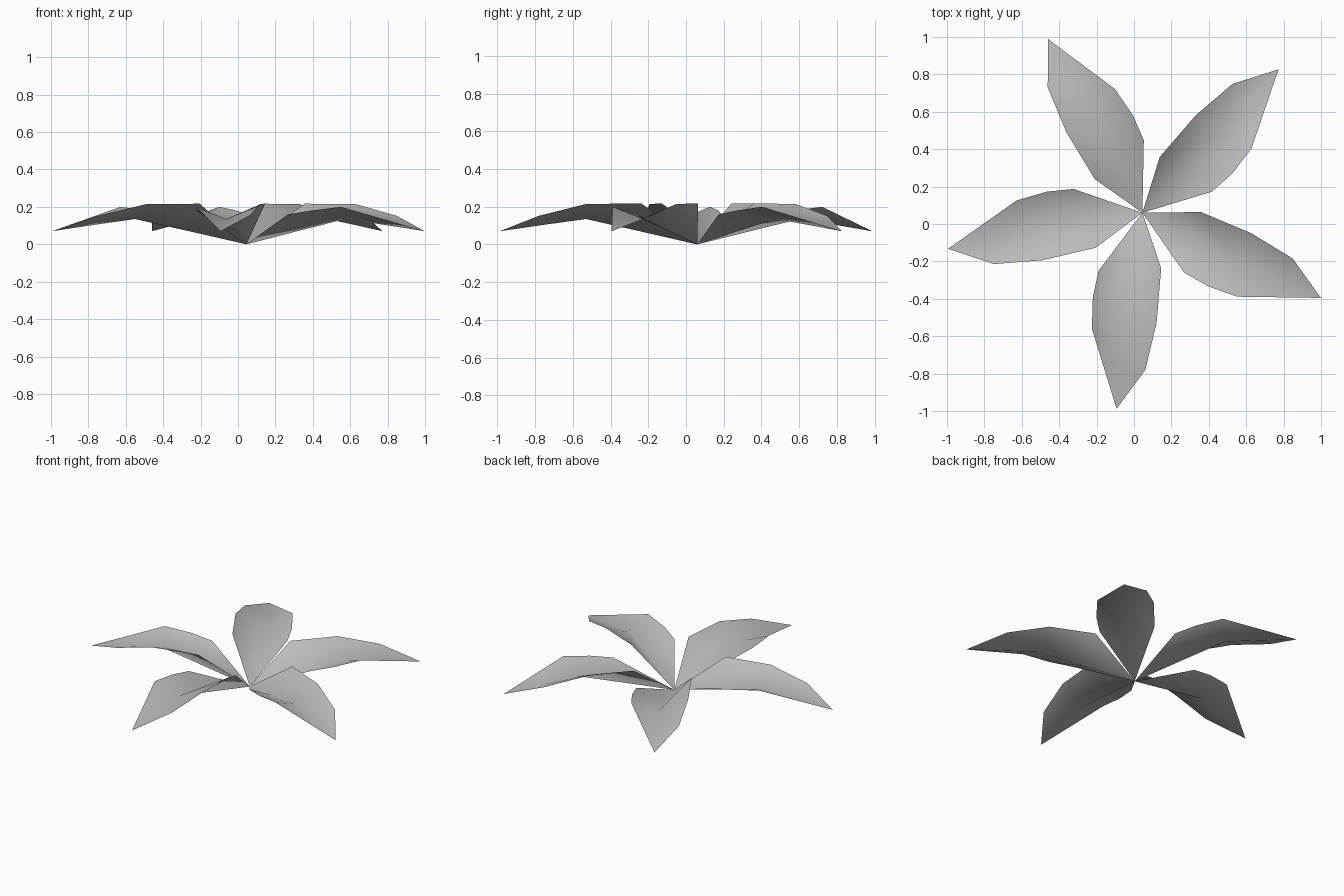
import bpy, math
from mathutils import Matrix, Vector

cube = bpy.data.objects.get("Cube")
if cube:
    bpy.data.objects.remove(cube, do_unlink=True)

grey = bpy.data.materials.new("soft grey")
grey.use_nodes = True
colour = (0.5, 0.5, 0.5, 1)
grey.diffuse_color = colour
grey.node_tree.nodes["Principled BSDF"].inputs["Base Color"].default_value = colour

# One petal pointing along +x: two raised edges around a sunken midrib
base = (0, 0, 0)
tip = (1.057, 0, 0.07)
left_edge = [(0.28, 0.138, 0.217), (0.573, 0.152, 0.215), (0.831, 0.125, 0.152)]
midrib = [(0.3, -0.015, 0.068), (0.6, -0.03, 0.135), (0.83, -0.015, 0.103)]
right_edge = [(0.338, -0.192, 0.16), (0.481, -0.204, 0.18), (0.65, -0.187, 0.2)]

verts = [base, tip]
for row in zip(left_edge, midrib, right_edge):
    verts.extend(row)

faces = []
for side in range(2):
    a, b = 2 + side, 3 + side
    faces.append((0, b, a))
    for row in range(2):
        i, j = a + 3 * row, b + 3 * row
        faces.append((i, j, j + 3, i + 3))
    faces.append((a + 6, b + 6, 1))

petal_mesh = bpy.data.meshes.new("petal")
petal_mesh.from_pydata(verts, [], faces)
petal_mesh.materials.append(grey)
petal_mesh.update()
for poly in petal_mesh.polygons:
    poly.use_smooth = True

# Five petals turned around the flower's heart
heart = Matrix.Translation(Vector((0.045, 0.06, 0)))
for k in range(5):
    petal = bpy.data.objects.new(f"petal_{k + 1}", petal_mesh)
    bpy.context.collection.objects.link(petal)
    petal.matrix_world = heart @ Matrix.Rotation(math.radians(46.5 + 72 * k), 4, "Z")
